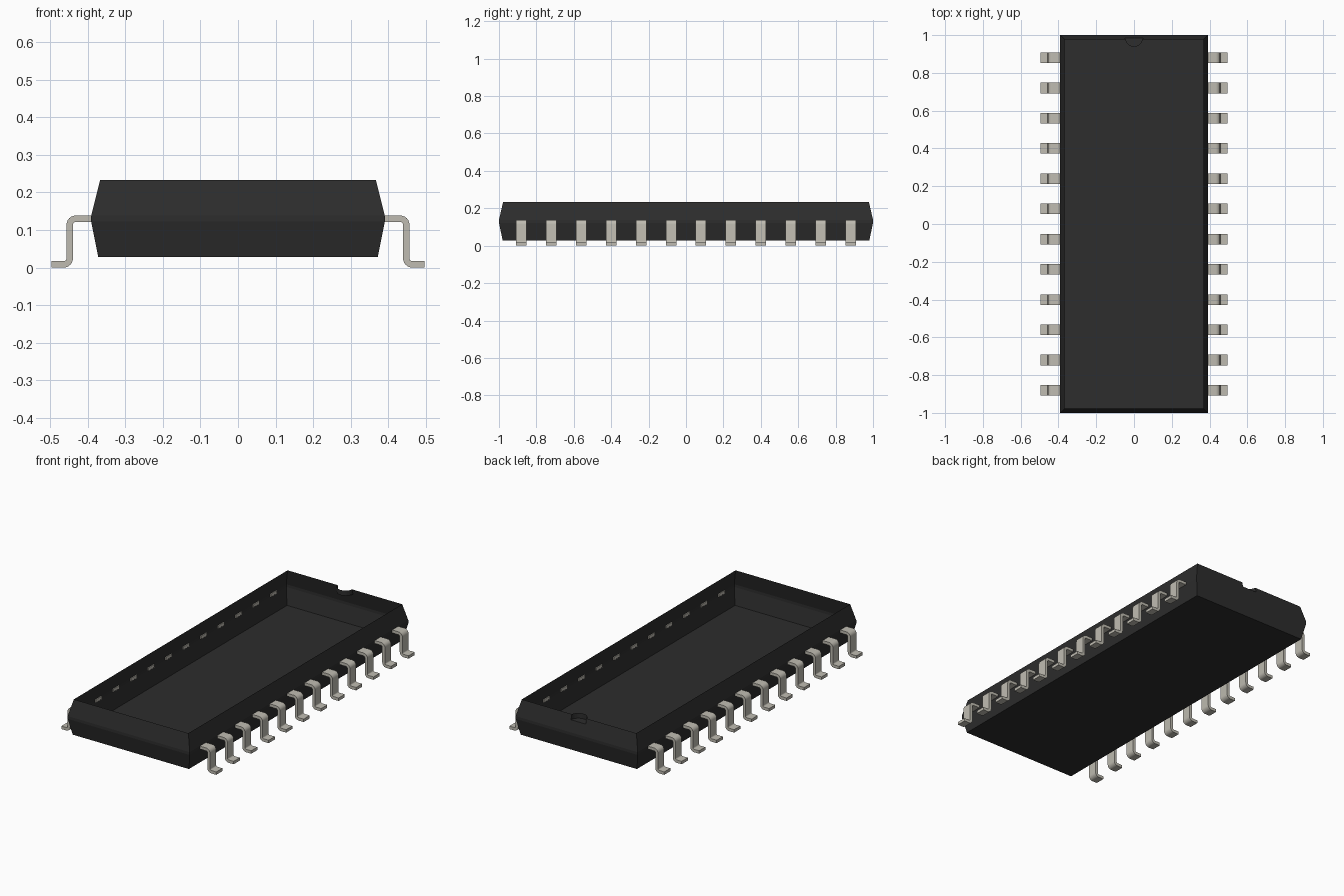
import bpy, bmesh, math

if "Cube" in bpy.data.objects:
    bpy.data.objects.remove(bpy.data.objects["Cube"], do_unlink=True)


def material(name, rgb):
    m = bpy.data.materials.new(name)
    m.use_nodes = True
    m.diffuse_color = (*rgb, 1)
    bsdf = m.node_tree.nodes["Principled BSDF"]
    bsdf.inputs["Base Color"].default_value = (*rgb, 1)
    bsdf.inputs["Roughness"].default_value = 0.6
    return m


black = material("black plastic", (0.026, 0.026, 0.026))
metal = material("pin metal", (0.52, 0.50, 0.44))


def add_object(name, bm, mat):
    bmesh.ops.recalc_face_normals(bm, faces=bm.faces)
    mesh = bpy.data.meshes.new(name)
    bm.to_mesh(mesh)
    bm.free()
    mesh.materials.append(mat)
    obj = bpy.data.objects.new(name, mesh)
    bpy.context.collection.objects.link(obj)
    return obj


# Body: stacked rectangles (half width, half length, height)
TOP = 0.233
levels = [(0.372, 0.98, 0.028), (0.391, 1.0, 0.122),
          (0.391, 1.0, 0.138), (0.367, 0.978, TOP)]
bm = bmesh.new()
rings = [[bm.verts.new((sx * w, sy * l, z))
          for sx, sy in ((-1, -1), (1, -1), (1, 1), (-1, 1))]
         for w, l, z in levels]
for low, high in zip(rings, rings[1:]):
    for i in range(4):
        j = (i + 1) % 4
        bm.faces.new((low[i], low[j], high[j], high[i]))
bm.faces.new(rings[0])
bm.faces.new(rings[-1])
body = add_object("body", bm, black)

# Half-round notch cut in the back rim
bm = bmesh.new()
bmesh.ops.create_cone(bm, cap_ends=True, segments=32, radius1=0.047,
                      radius2=0.047, depth=0.06)
cutter = add_object("notch_cutter", bm, black)
cutter.location = (0, 0.985, TOP)
cutter.hide_render = True
cut = body.modifiers.new("notch", "BOOLEAN")
cut.object = cutter
cut.operation = "DIFFERENCE"
cut.solver = "EXACT"
bpy.context.view_layer.update()
bpy.context.view_layer.objects.active = body
body.select_set(True)
bpy.ops.object.modifier_apply(modifier=cut.name)
bpy.data.objects.remove(cutter, do_unlink=True)

# Open the top of the body, leaving a thin-walled tray
bm = bmesh.new()
bm.from_mesh(body.data)
lid = [f for f in bm.faces if f.normal.z > 0.9 and f.calc_center_median().z > TOP - 0.005]
bmesh.ops.delete(bm, geom=lid, context="FACES")
bm.to_mesh(body.data)
bm.free()

# Pin: gull-wing strip, a centre line with two bends given a thickness
LEG_X, SHOULDER_Z, HALF, BEND, STEPS = 0.448, 0.13, 0.0085, 0.016, 6
path = [(0.386, SHOULDER_Z, 0, 1)]
for i in range(STEPS + 1):
    a = math.radians(90 - 90 * i / STEPS)
    c, s = math.cos(a), math.sin(a)
    path.append((LEG_X - BEND + BEND * c, SHOULDER_Z - BEND + BEND * s, c, s))
for i in range(STEPS + 1):
    a = math.radians(180 + 90 * i / STEPS)
    c, s = math.cos(a), math.sin(a)
    path.append((LEG_X + BEND + BEND * c, HALF + BEND + BEND * s, -c, -s))
path.append((0.496, HALF, 0, 1))

bm = bmesh.new()
sections = [[bm.verts.new((x + k * HALF * nx, y, z + k * HALF * nz))
             for k, y in ((1, -0.028), (1, 0.028), (-1, 0.028), (-1, -0.028))]
            for x, z, nx, nz in path]
for a, b in zip(sections, sections[1:]):
    for i in range(4):
        j = (i + 1) % 4
        bm.faces.new((a[i], a[j], b[j], b[i]))
bm.faces.new(sections[0])
bm.faces.new(sections[-1])
pin = add_object("left_pin_1", bm, metal)
bpy.ops.object.select_all(action="DESELECT")
pin.select_set(True)
bpy.context.view_layer.objects.active = pin
bpy.ops.object.shade_smooth_by_angle(angle=math.radians(30))

# Two rows of twelve pins sharing one mesh
for side, turn in (("left", 0), ("right", math.pi)):
    for n in range(12):
        first = side == "left" and n == 0
        obj = pin if first else bpy.data.objects.new(f"{side}_pin_{n + 1}", pin.data)
        if not first:
            bpy.context.collection.objects.link(obj)
        obj.location.y = 0.88 - 0.16 * n
        obj.rotation_euler.z = turn
